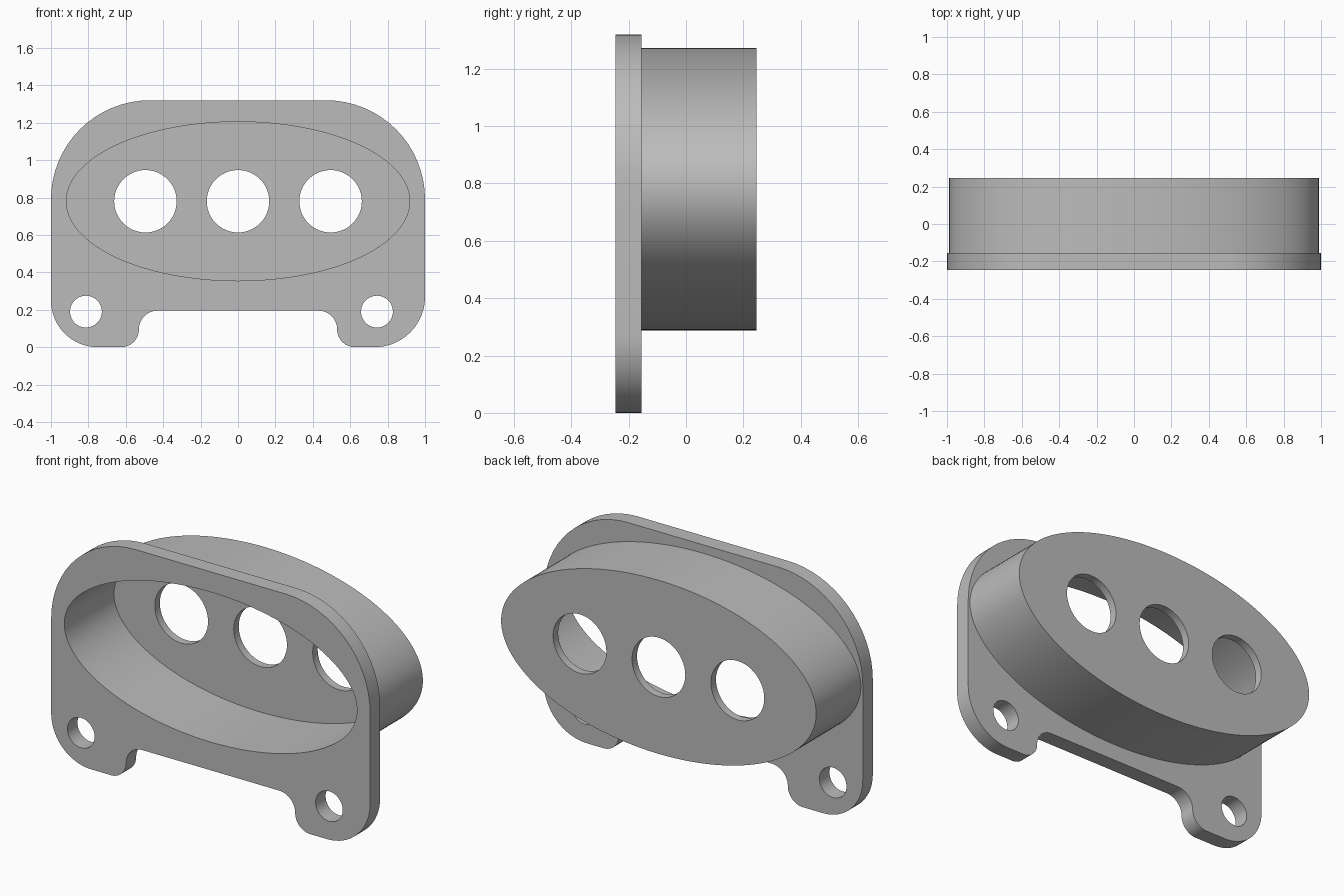
import bpy, bmesh, math
from mathutils import Vector

if "Cube" in bpy.data.objects:
    bpy.data.objects.remove(bpy.data.objects["Cube"])

grey = bpy.data.materials.new("plain_grey")
grey.use_nodes = True
grey.diffuse_color = (0.5, 0.5, 0.5, 1)
grey.node_tree.nodes["Principled BSDF"].inputs["Base Color"].default_value = (0.5, 0.5, 0.5, 1)

FRONT, PLATE_BACK, FLOOR, BACK = -0.245, -0.155, 0.2, 0.245
MID_Z = 0.78


def ellipse(x, z, a, b, n=48):
    return [(x + a * math.cos(math.tau * i / n), z + b * math.sin(math.tau * i / n)) for i in range(n)]


def rounded(corners, steps=16):
    """Outline with an arc at each square corner given as (x, z, radius)."""
    pts = []
    for i, (x, z, r) in enumerate(corners):
        p = Vector((x, z))
        to_prev = (Vector(corners[i - 1][:2]) - p).normalized()
        to_next = (Vector(corners[(i + 1) % len(corners)][:2]) - p).normalized()
        centre = p + r * (to_prev + to_next)
        for k in range(steps + 1):
            t = math.pi / 2 * k / steps
            pts.append(centre - r * (to_next * math.cos(t) + to_prev * math.sin(t)))
    return pts


def prism(name, outline, y0, y1):
    """Solid made by pushing an outline along y."""
    bm = bmesh.new()
    face = bm.faces.new([bm.verts.new((x, y0, z)) for x, z in outline])
    ext = bmesh.ops.extrude_face_region(bm, geom=[face], use_keep_orig=True)
    moved = [v for v in ext["geom"] if isinstance(v, bmesh.types.BMVert)]
    bmesh.ops.translate(bm, verts=moved, vec=(0, y1 - y0, 0))
    bmesh.ops.recalc_face_normals(bm, faces=bm.faces)
    mesh = bpy.data.meshes.new(name)
    bm.to_mesh(mesh)
    bm.free()
    mesh.materials.append(grey)
    obj = bpy.data.objects.new(name, mesh)
    bpy.context.collection.objects.link(obj)
    return obj


# Mounting plate with two feet and a notch between them
body = prism("mounting_plate_and_housing", rounded([
    (-1, 0, 0.25), (-0.53, 0, 0.095), (-0.53, 0.195, 0.1), (0.53, 0.195, 0.1),
    (0.53, 0, 0.095), (1, 0, 0.27), (1, 1.32, 0.53), (-1, 1.32, 0.53)]), FRONT, PLATE_BACK)

# Oval housing, then its cavity, the three ports and the two screw holes
steps = [("UNION", prism("oval_housing", ellipse(0, MID_Z, 0.988, 0.492, 128), -0.2, BACK)),
         ("DIFFERENCE", prism("cavity", ellipse(0, MID_Z, 0.918, 0.425, 128), -0.4, FLOOR))]
for x in (-0.495, 0, 0.495):
    steps.append(("DIFFERENCE", prism("port", ellipse(x, MID_Z, 0.167, 0.167), 0.1, 0.4)))
for x in (-0.813, 0.743):
    steps.append(("DIFFERENCE", prism("screw_hole", ellipse(x, 0.19, 0.085, 0.085), -0.4, 0)))

for operation, tool in steps:
    tool.hide_render = True
    mod = body.modifiers.new(tool.name, "BOOLEAN")
    mod.operation, mod.object, mod.solver = operation, tool, "EXACT"

# Bake the cuts and drop the helpers
bpy.context.view_layer.update()
graph = bpy.context.evaluated_depsgraph_get()
baked = bpy.data.meshes.new_from_object(body.evaluated_get(graph))
body.modifiers.clear()
body.data = baked
for _, tool in steps:
    bpy.data.objects.remove(tool)

# Smooth curved walls with crisp rims
for obj in bpy.context.selected_objects:
    obj.select_set(False)
body.select_set(True)
bpy.context.view_layer.objects.active = body
bpy.ops.object.shade_smooth_by_angle(angle=math.radians(30))
